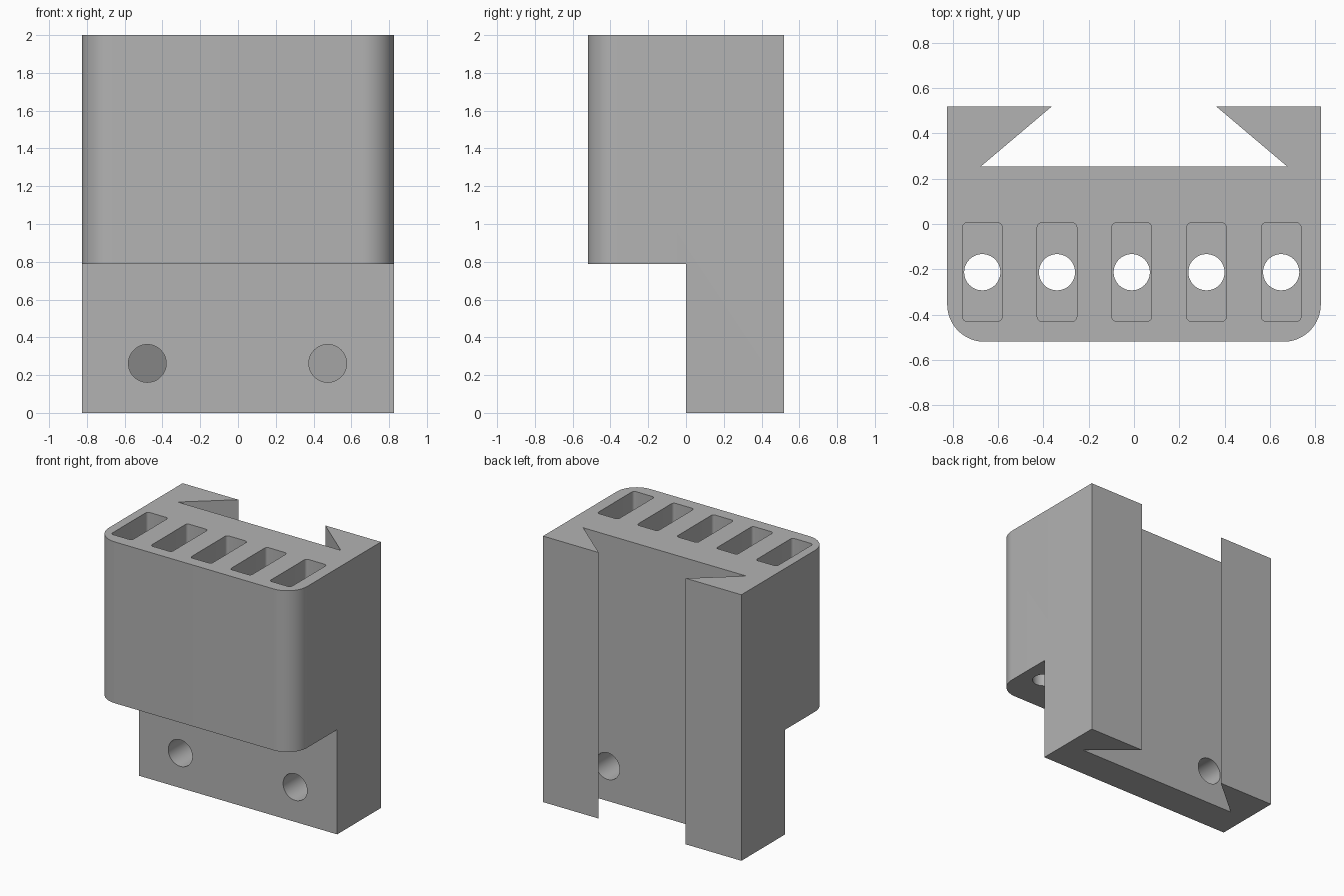
import bpy, bmesh, math

if "Cube" in bpy.data.objects:
    bpy.data.objects.remove(bpy.data.objects["Cube"])

grey = bpy.data.materials.new("plain grey")
grey.diffuse_color = (0.45, 0.45, 0.45, 1)
grey.use_nodes = True
grey.node_tree.nodes["Principled BSDF"].inputs["Base Color"].default_value = grey.diffuse_color


def arc(cx, cy, r, a0, a1, n):
    """Points along an arc, angles in degrees."""
    return [(cx + r * math.cos(math.radians(a0 + (a1 - a0) * i / n)),
             cy + r * math.sin(math.radians(a0 + (a1 - a0) * i / n))) for i in range(n + 1)]


def prism(name, pts, low, high, axis="z"):
    """Extrude a closed outline along z, or along y with the outline in x and z."""
    place = (lambda p, h: (p[0], p[1], h)) if axis == "z" else (lambda p, h: (p[0], h, p[1]))
    bm = bmesh.new()
    a = [bm.verts.new(place(p, low)) for p in pts]
    b = [bm.verts.new(place(p, high)) for p in pts]
    bm.faces.new(a)
    bm.faces.new(b)
    for i in range(len(pts)):
        j = (i + 1) % len(pts)
        bm.faces.new((a[i], a[j], b[j], b[i]))
    bmesh.ops.recalc_face_normals(bm, faces=bm.faces)
    mesh = bpy.data.meshes.new(name)
    bm.to_mesh(mesh)
    bm.free()
    mesh.materials.append(grey)
    obj = bpy.data.objects.new(name, mesh)
    bpy.context.collection.objects.link(obj)
    return obj


def circle(cx, cy, r):
    return arc(cx, cy, r, 0, 360, 48)[:-1]


def rounded_rect(x0, x1, y0, y1, r):
    return (arc(x0 + r, y0 + r, r, 180, 270, 4) + arc(x1 - r, y0 + r, r, 270, 360, 4)
            + arc(x1 - r, y1 - r, r, 0, 90, 4) + arc(x0 + r, y1 - r, r, 90, 180, 4))


# Holder block: rounded front corners, dovetail channel down the back
X, Y, R = 0.825, 0.52, 0.165
outline = (arc(-X + R, -Y + R, R, 180, 270, 16) + arc(X - R, -Y + R, R, 270, 360, 16)
           + [(X, Y), (0.362, Y), (0.678, 0.253), (-0.678, 0.253), (-0.362, Y), (-X, Y)])
body = prism("holder_block", outline, 0, 2)

# Space under the front overhang
cutters = [prism("step_cutter", [(-1, -1), (1, -1), (1, 0), (-1, 0)], -0.5, 0.787)]

# Five slots, each with a round hole through its floor
for i in range(5):
    x = -0.67 + 0.33 * i
    cutters.append(prism("slot_cutter", rounded_rect(x - 0.0875, x + 0.0875, -0.43, 0.005, 0.02), 0.98, 2.2))
    cutters.append(prism("floor_hole_cutter", circle(x, -0.213, 0.08), 0.6, 1.1))

# Two screw holes through the lower plate into the channel
for x in (-0.48, 0.475):
    cutters.append(prism("screw_hole_cutter", circle(x, 0.262, 0.1), -0.15, 0.29, "y"))

for c in cutters:
    mod = body.modifiers.new(c.name, "BOOLEAN")
    mod.operation, mod.solver, mod.object = "DIFFERENCE", "EXACT", c

# Apply the cuts and drop the cutters
bpy.context.view_layer.objects.active = body
body.select_set(True)
for mod in list(body.modifiers):
    bpy.ops.object.modifier_apply(modifier=mod.name)
for c in cutters:
    bpy.data.objects.remove(c, do_unlink=True)
bpy.ops.object.select_all(action="DESELECT")
body.select_set(True)
bpy.ops.object.shade_smooth_by_angle(angle=math.radians(30))
